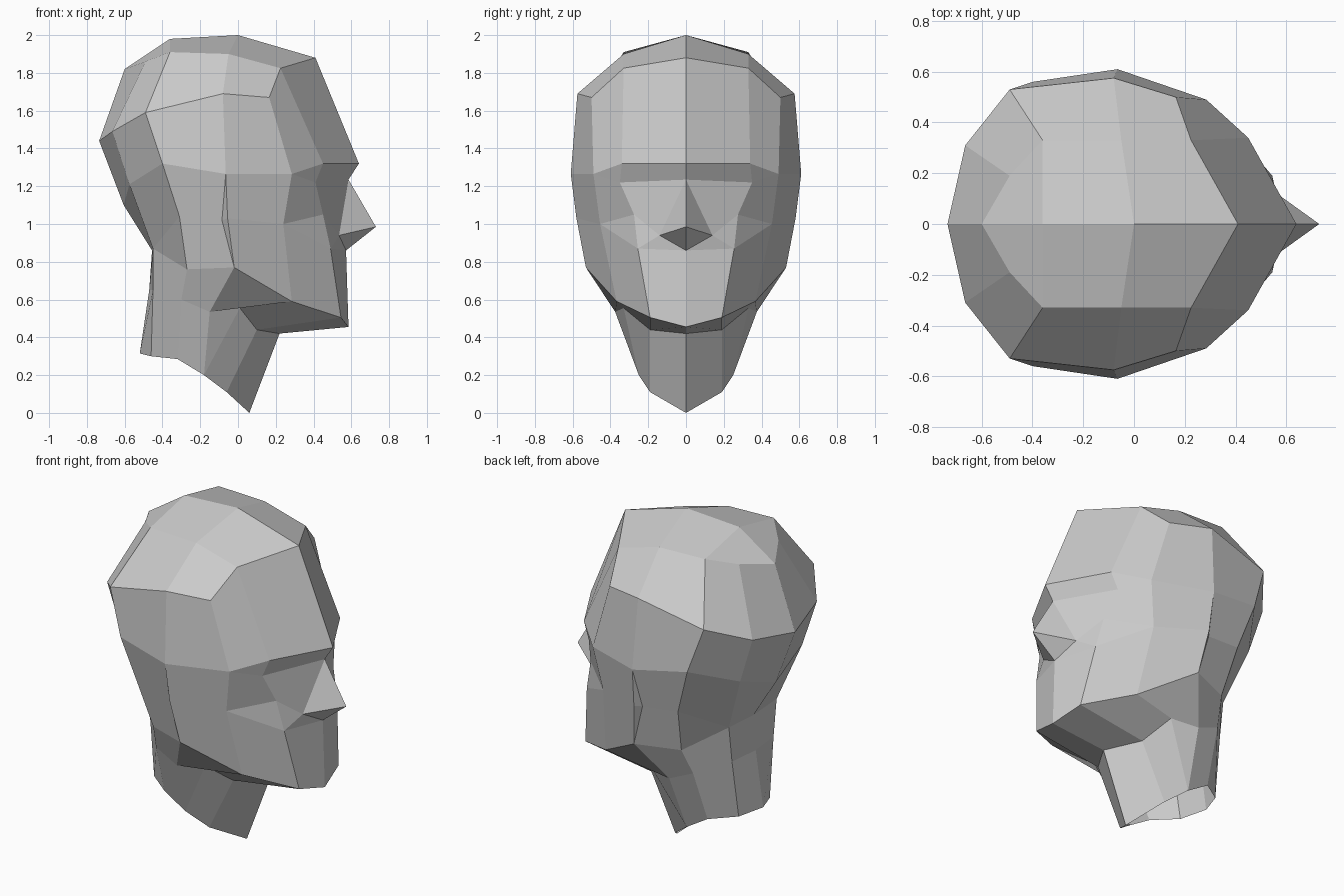
import bpy, bmesh
from mathutils import Vector

if "Cube" in bpy.data.objects:
    bpy.data.objects.remove(bpy.data.objects["Cube"])

# Shared edge lines of the half head (y >= 0), mirrored later
HAIRLINE = [(.41, 0, 1.88), (.225, .33, 1.825), (.165, .5, 1.67)]
BROW = [(.64, 0, 1.32), (.45, .34, 1.32), (.285, .49, 1.265)]
BRIDGE, TIP, WING, LIP = (.585, 0, 1.235), (.73, 0, .985), (.535, .14, .94), (.572, 0, .86)
CHEEK = (.24, .455, 1.0)
CHIN = [(.585, 0, .455), (.545, .19, .505), (.285, .367, .59)]
JAW_CORNER = (-.02, .53, .77)
TEMPLE = (-.065, .61, 1.265)
BACK_LOW = [(-.27, .43, .76), (-.45, .23, .87), (-.455, 0, .86)]
BACK_TOP = (-.6, 0, 1.82)
WIDEST = [HAIRLINE[2], (-.08, .575, 1.69), (-.49, .53, 1.59), (-.665, .31, 1.49), (-.735, 0, 1.44)]
NECK_FRONT = [(.22, 0, .42), (.10, .19, .44), (.01, .33, .555), (-.15, .375, .535)]
NECK_BACK = [(-.30, .36, .60), (-.45, .2, .65), (-.47, 0, .65)]


def patch(name, rows, ref=(-.05, 0, 1.2)):
    """Loft rows of points into flat faces facing away from ref, mirrored across y."""
    bm = bmesh.new()
    cache = {}

    def vert(p):
        if p not in cache:
            cache[p] = bm.verts.new(p)
        return cache[p]

    for a, b in zip(rows, rows[1:]):
        for i in range(len(a) - 1):
            loop = list(dict.fromkeys([a[i], a[i + 1], b[i + 1], b[i]]))
            if len(loop) < 3:
                continue
            f = bm.faces.new([vert(p) for p in loop])
            f.normal_update()
            if f.normal.dot(f.calc_center_median() - Vector(ref)) < 0:
                f.normal_flip()
    me = bpy.data.meshes.new(name)
    bm.to_mesh(me)
    bm.free()
    ob = bpy.data.objects.new(name, me)
    bpy.context.collection.objects.link(ob)
    m = ob.modifiers.new("mirror", 'MIRROR')
    m.use_axis = (False, True, False)
    return ob


# Crown of the skull
patch("crown", [
    [HAIRLINE[0], (0, 0, 2), (-.36, 0, 1.98), BACK_TOP, BACK_TOP],
    [HAIRLINE[1], (-.05, .33, 1.90), (-.36, .33, 1.91), (-.49, .19, 1.86), BACK_TOP],
    WIDEST])

# Sides and back of the head, with the crease behind the jaw
patch("head_sides", [
    WIDEST[:2] + WIDEST[1:],
    [BROW[2], TEMPLE, TEMPLE, (-.4, .56, 1.32), (-.575, .3, 1.21), (-.605, 0, 1.1)],
    [CHEEK, (-.055, .58, 1.03), (-.085, .54, 1.02), (-.31, .52, 1.04)] + BACK_LOW[1:],
    [CHIN[2], JAW_CORNER, JAW_CORNER] + BACK_LOW])

# Forehead, eye sockets, cheeks and chin
patch("face", [
    HAIRLINE, BROW,
    [BRIDGE, (.41, .35, 1.22), BROW[2]],
    [WING, (.45, .275, 1.05), CHEEK],
    [WING, (.49, .255, .87), CHEEK],
    [LIP, (.49, .255, .87), CHEEK],
    CHIN])

# Nose wedge
patch("nose", [[BRIDGE, BRIDGE], [TIP, WING], [LIP, LIP]])

# Underside of the jaw
patch("jaw_underside", [CHIN + [JAW_CORNER], NECK_FRONT])

# Nape below the skull
patch("nape", [[JAW_CORNER] + BACK_LOW, NECK_FRONT[3:] + NECK_BACK], (-.15, 0, .7))

# Neck, open at its slanted lower end
patch("neck", [
    NECK_FRONT + NECK_BACK,
    [(.06, 0, 0), (-.06, .19, .11), (-.18, .25, .2), (-.18, .25, .2),
     (-.32, .25, .285), (-.46, .15, .3), (-.52, 0, .315)]], (-.2, 0, .4))
